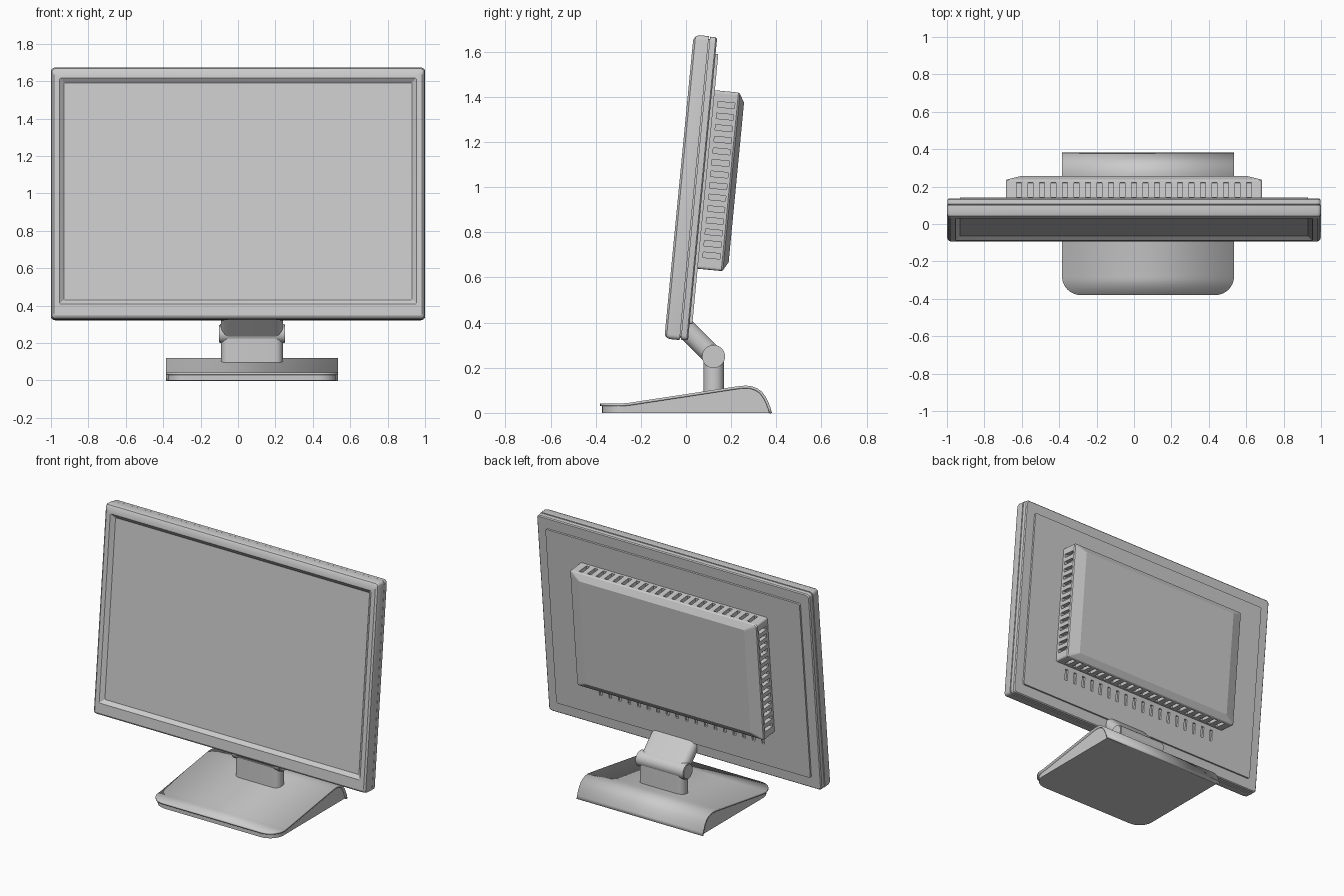
import bpy, bmesh, math
from mathutils import Matrix, Vector

if "Cube" in bpy.data.objects:
    bpy.data.objects.remove(bpy.data.objects["Cube"])

PANEL = Matrix.Translation((0, -0.031, 1.002)) @ Matrix.Rotation(math.radians(-5.5), 4, 'X')
SX = 0.075  # the stand sits slightly off centre


def make(name, bm, matrix=Matrix(), smooth=True):
    bmesh.ops.recalc_face_normals(bm, faces=bm.faces)
    me = bpy.data.meshes.new(name)
    bm.to_mesh(me)
    bm.free()
    ob = bpy.data.objects.new(name, me)
    bpy.context.collection.objects.link(ob)
    ob.matrix_world = matrix
    if smooth:
        bpy.ops.object.select_all(action='DESELECT')
        ob.select_set(True)
        bpy.context.view_layer.objects.active = ob
        bpy.ops.object.shade_smooth_by_angle(angle=math.radians(30))
    return ob


def loft(name, rings, matrix=PANEL, seg=4, cap_start=True, smooth=True):
    """Skin rounded rectangles (half width, low, high, radius, depth) along local y."""
    bm = bmesh.new()
    loops = []
    for hx, lo, hi, r, w in rings:
        loop = []
        for q, (cx, cz) in enumerate(((hx - r, hi - r), (r - hx, hi - r),
                                      (r - hx, lo + r), (hx - r, lo + r))):
            for i in range(seg + 1):
                a = math.pi / 2 * (q + i / seg)
                loop.append(bm.verts.new((cx + r * math.cos(a), w, cz + r * math.sin(a))))
        loops.append(loop)
    n = len(loops[0])
    for a, b in zip(loops, loops[1:]):
        for i in range(n):
            j = (i + 1) % n
            bm.faces.new((a[i], a[j], b[j], b[i]))
    if cap_start:
        bm.faces.new(loops[0])
    bm.faces.new(loops[-1])
    return make(name, bm, matrix, smooth)


def cut(ob, name, boxes):
    """Cut vent slots given as (centre, size) boxes in panel space."""
    bm = bmesh.new()
    for c, s in boxes:
        bmesh.ops.create_cube(bm, size=1, matrix=Matrix.Translation(c) @ Matrix.Diagonal((*s, 1)))
    cutter = make(name, bm, PANEL, False)
    cutter.hide_render = True
    cutter.display_type = 'WIRE'
    mod = ob.modifiers.new("vents", 'BOOLEAN')
    mod.operation = 'DIFFERENCE'
    mod.solver = 'EXACT'
    mod.object = cutter


# Display: front frame with sloped recess, screen, and rear shell behind a seam
loft("front_frame", [
    (0.928, -0.570, 0.592, 0.004, 0.024),
    (0.955, -0.595, 0.619, 0.006, 0.0),
    (0.984, -0.658, 0.652, 0.014, 0.0),
    (0.995, -0.671, 0.669, 0.018, 0.009),
    (1.0, -0.676, 0.676, 0.02, 0.025),
    (1.0, -0.676, 0.676, 0.02, 0.068)], cap_start=False)
loft("screen", [(0.93, -0.572, 0.594, 0.004, 0.022), (0.93, -0.572, 0.594, 0.004, 0.035)])
loft("rear_shell", [
    (0.988, -0.664, 0.664, 0.02, 0.06),
    (0.988, -0.664, 0.664, 0.02, 0.073),
    (0.998, -0.674, 0.674, 0.02, 0.073),
    (0.998, -0.674, 0.674, 0.02, 0.099),
    (0.992, -0.668, 0.668, 0.02, 0.105)])

# Raised back plate with a row of upright vents
plate = loft("back_plate", [(0.93, -0.60, 0.60, 0.01, 0.095),
                            (0.93, -0.60, 0.60, 0.01, 0.117)], smooth=False)
cut(plate, "plate_vent_cutter",
    [((-0.595 + 0.07 * i, 0.115, -0.418), (0.02, 0.03, 0.075)) for i in range(18)])

# Electronics housing with vents around all four sides
housing = loft("rear_housing", [
    (0.685, -0.354, 0.440, 0.012, 0.10),
    (0.685, -0.354, 0.440, 0.012, 0.222),
    (0.680, -0.350, 0.436, 0.012, 0.229),
    (0.605, -0.312, 0.397, 0.008, 0.251)], smooth=False)
vents = []
for i in range(21):
    x = -0.615 + 0.0615 * i
    vents += [((x, 0.173, v), (0.025, 0.076, 0.05)) for v in (-0.354, 0.440)]
for i in range(14):
    v = -0.29 + 0.0515 * i
    vents += [((x, 0.173, v), (0.05, 0.076, 0.024)) for x in (-0.685, 0.685)]
cut(housing, "housing_vent_cutter", vents)

# Neck: upright pillar, hinge barrel and slanted arm
section = (0.165, -0.045, 0.045, 0.042)
for name, deg, y, z, start, length in (("neck_pillar", 90, 0.123, 0.05, 0, 0.20),
                                       ("neck_arm", 135, 0.122, 0.25, 0, 0.19)):
    loft(name, [(*section, start), (*section, length)],
         Matrix.Translation((SX, y, z)) @ Matrix.Rotation(math.radians(deg), 4, 'X'), seg=8)
bm = bmesh.new()
bmesh.ops.create_cone(bm, cap_ends=True, segments=40, radius1=0.051, radius2=0.051, depth=0.355)
rims = [e for e in bm.edges if abs(e.verts[0].co.z - e.verts[1].co.z) < 1e-5]
bmesh.ops.bevel(bm, geom=rims, offset=0.005, segments=2, affect='EDGES')
make("hinge_barrel", bm, Matrix.Translation((SX, 0.122, 0.25)) @ Matrix.Rotation(math.pi / 2, 4, 'Y'))

# Base stations: (y, z, half width); rounded front corners, wedge, then curved rear
HW, R = 0.46, 0.1
stations = []
for i in range(9):
    t = math.pi / 2 * i / 8
    stations.append((-0.38 + R * (1 - math.cos(t)), 0.042, HW - R + R * math.sin(t)))
stations += [(y, z, HW) for y, z in (
    (-0.25, 0.045), (0.21, 0.115), (0.24, 0.119), (0.265, 0.121), (0.29, 0.118), (0.315, 0.109),
    (0.335, 0.095), (0.352, 0.073), (0.366, 0.045), (0.375, 0.02), (0.381, 0.0))]

# Base cover: thin overhanging sheet
bm = bmesh.new()
rows = [[bm.verts.new((SX + s * w, y, z)) for s in (-1, 1)] for y, z, w in stations]
for a, b in zip(rows, rows[1:]):
    bm.faces.new((a[0], a[1], b[1], b[0]))
bm.normal_update()
cover = make("base_cover", bm)
if cover.data.polygons[8].normal.z < 0:
    cover.data.flip_normals()
solid = cover.modifiers.new("thickness", 'SOLIDIFY')
solid.thickness = 0.012
solid.offset = -1

# Base body: slightly inset wedge down to the desk
bm = bmesh.new()
rows = []
for y, z, w in stations[:-1]:
    y, z, w = y * 0.978, max(z - 0.008, 0.004), w - 0.01
    rows.append([bm.verts.new((SX + s * w, y, h)) for s, h in ((-1, 0), (1, 0), (1, z), (-1, z))])
for a, b in zip(rows, rows[1:]):
    for i in range(4):
        j = (i + 1) % 4
        bm.faces.new((a[i], a[j], b[j], b[i]))
bm.faces.new(rows[0])
bm.faces.new(rows[-1])
make("base_body", bm)
